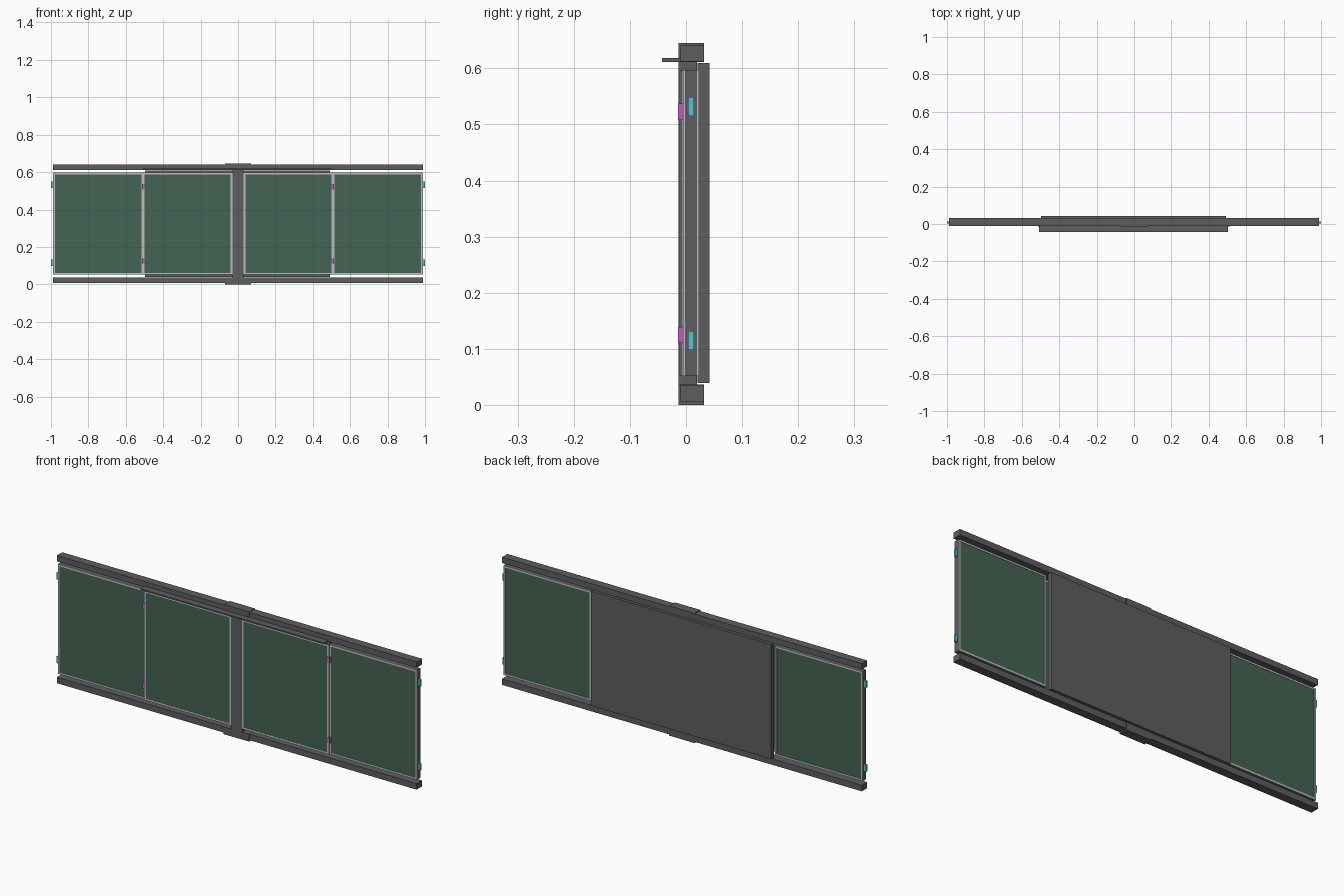
import bpy, bmesh

if "Cube" in bpy.data.objects:
    bpy.data.objects.remove(bpy.data.objects["Cube"])


def material(name, rgb):
    m = bpy.data.materials.new(name)
    m.diffuse_color = (*rgb, 1)
    m.use_nodes = True
    m.node_tree.nodes["Principled BSDF"].inputs["Base Color"].default_value = m.diffuse_color
    return m


GREY = material("dark_grey_metal", (0.112, 0.112, 0.120))
GREEN = material("board_green", (0.056, 0.127, 0.088))
LIGHT = material("light_trim", (0.52, 0.52, 0.52))
CYAN = material("cyan_handle", (0.10, 0.54, 0.58))
PINK = material("magenta_handle", (0.52, 0.11, 0.48))


def boxes(name, mat, spans):
    """One object made of boxes given as (x0, x1, y0, y1, z0, z1)."""
    bm = bmesh.new()
    for x0, x1, y0, y1, z0, z1 in spans:
        for v in bmesh.ops.create_cube(bm, size=1)["verts"]:
            v.co = (x1 if v.co.x > 0 else x0,
                    y1 if v.co.y > 0 else y0,
                    z1 if v.co.z > 0 else z0)
    me = bpy.data.meshes.new(name)
    bm.to_mesh(me)
    bm.free()
    me.materials.append(mat)
    ob = bpy.data.objects.new(name, me)
    bpy.context.collection.objects.link(ob)
    return ob


def border(x0, x1, y0, y1, z0, z1, w):
    """Four bars around a rectangle."""
    return [(x0, x0 + w, y0, y1, z0, z1), (x1 - w, x1, y0, y1, z0, z1),
            (x0 + w, x1 - w, y0, y1, z0, z0 + w),
            (x0 + w, x1 - w, y0, y1, z1 - w, z1)]


def panel(name, x0, x1, y0, y1, trim):
    """Green writing panel with a dark edge frame and light trim on both faces."""
    z0, z1, w = 0.052, 0.597, 0.009
    boxes(name + "_frame", GREY, border(x0, x1, y0 + trim, y1 - trim, z0, z1, w))
    boxes(name + "_trim", LIGHT, border(x0, x1, y0, y0 + trim, z0, z1, w)
          + border(x0, x1, y1 - trim, y1, z0, z1, w))
    boxes(name + "_surface", GREEN,
          [(x0 + w, x1 - w, y0 + trim * 0.6, y1 - trim * 0.6, z0 + w, z1 - w)])


# Rails with the joining sleeves at their middle
boxes("bottom_rail", GREY, [(-0.99, 0.99, -0.010, 0.032, 0.006, 0.036)])
boxes("top_rail", GREY, [(-0.99, 0.99, -0.010, 0.032, 0.612, 0.641)])
boxes("bottom_sleeve", GREY, [(-0.07, 0.07, -0.013, 0.0325, 0.0, 0.0365)])
boxes("top_sleeve", GREY, [(-0.07, 0.07, -0.013, 0.0325, 0.611, 0.645)])

# Centre post, back board and front ledge
boxes("centre_post", GREY, [(-0.03, 0.03, -0.013, 0.02, 0.0365, 0.611)])
boxes("back_board", GREY, [(-0.498, 0.493, 0.0205, 0.042, 0.039, 0.609)])
boxes("front_ledge", GREY, [(-0.507, 0.503, -0.043, -0.010, 0.611, 0.618)])

# Sliding panels and their handles on each side
for side, s in (("left", -1), ("right", 1)):
    panel(side + "_inner_panel", *sorted((s * 0.03, s * 0.508)), -0.0115, -0.0055, 0.001)
    panel(side + "_outer_panel", *sorted((s * 0.506, s * 0.988)), -0.005, 0.023, 0.003)
    ix0, ix1 = sorted((s * 0.500, s * 0.514))
    ox0, ox1 = sorted((s * 0.986, s * 1.0))
    boxes(side + "_inner_handles", PINK,
          [(ix0, ix1, -0.0145, -0.0045, z, z + 0.029) for z in (0.110, 0.508)])
    boxes(side + "_outer_handles", CYAN,
          [(ox0, ox1, 0.0035, 0.0145, z, z + 0.034) for z in (0.098, 0.515)])
